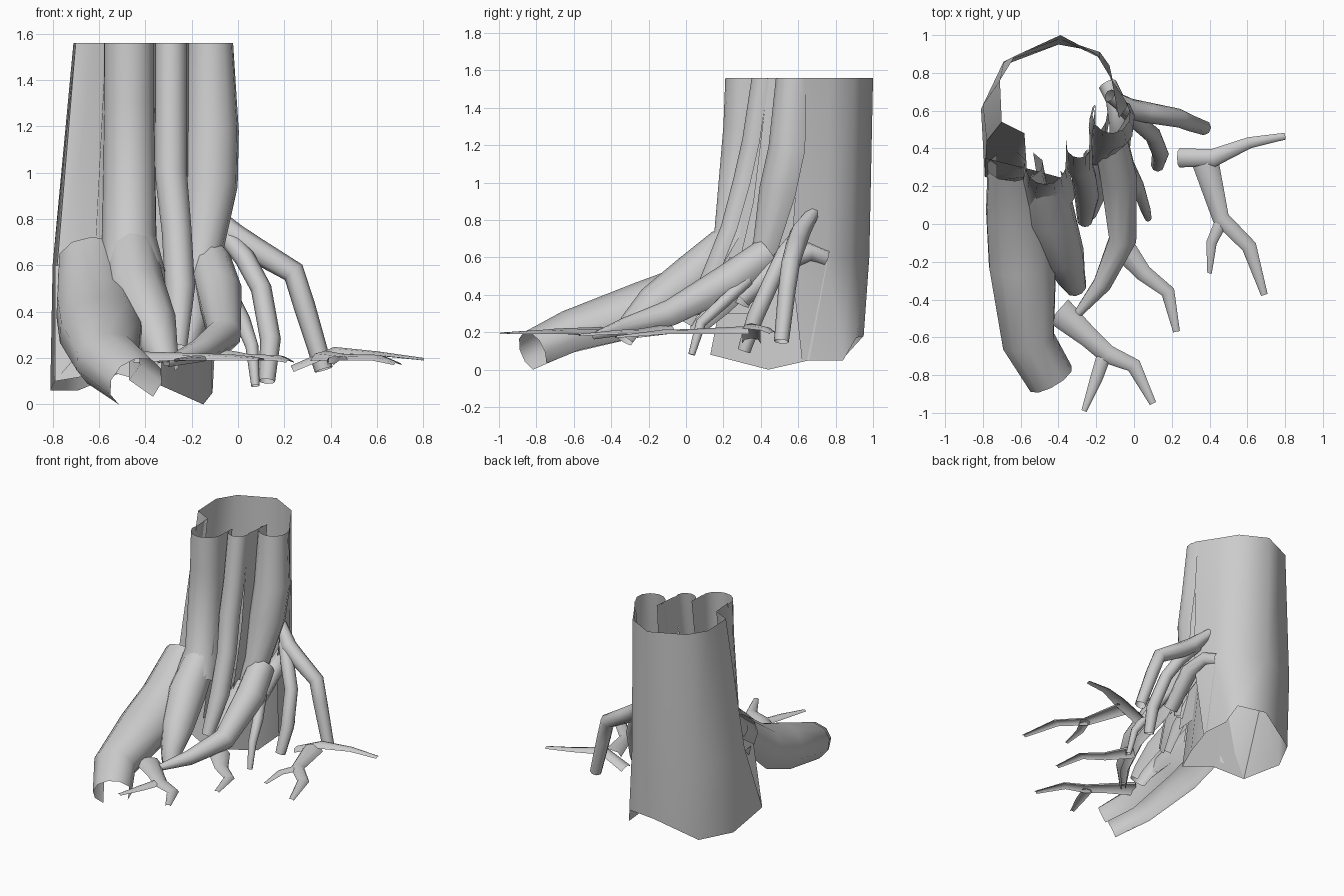
import bpy, math
from mathutils import Vector

cube = bpy.data.objects.get("Cube")
if cube:
    bpy.data.objects.remove(cube, do_unlink=True)

TOP = 1.56
X, Y, UP = Vector((1, 0, 0)), Vector((0, 1, 0)), Vector((0, 0, 1))

bark = bpy.data.materials.new("grey_bark")
bark.use_nodes = True
GREY = (0.6, 0.6, 0.6, 1)
bark.diffuse_color = GREY
bark.node_tree.nodes["Principled BSDF"].inputs["Base Color"].default_value = GREY


def skin(name, rings, closed=False):
    """Join equal-length rings of points into one open surface."""
    n = len(rings[0])
    verts = [p for ring in rings for p in ring]
    faces = []
    for i in range(len(rings) - 1):
        for k in range(n if closed else n - 1):
            a, b = i * n + k, i * n + (k + 1) % n
            faces.append((a, b, b + n, a + n))
    mesh = bpy.data.meshes.new(name)
    mesh.from_pydata(verts, [], faces)
    mesh.materials.append(bark)
    obj = bpy.data.objects.new(name, mesh)
    bpy.context.collection.objects.link(obj)
    bpy.ops.object.select_all(action="DESELECT")
    obj.select_set(True)
    bpy.context.view_layer.objects.active = obj
    bpy.ops.object.shade_smooth_by_angle(angle=math.radians(56))


def sweep(name, path, side=X, arc=None, squash=1.0, sides=8):
    """Sweep a round or partly open section along (x, y, z, radius) points."""
    pts = [Vector(p[:3]) for p in path]
    start, end = arc or (0, 360)
    count = sides if arc is None else sides + 1
    rings = []
    for i, p in enumerate(pts):
        t = (pts[min(i + 1, len(pts) - 1)] - pts[max(i - 1, 0)]).normalized()
        if p.z >= TOP:
            t = -UP
        u = UP.cross(t) if side is None else side - t * side.dot(t)
        u.normalize()
        v = t.cross(u) * squash
        ring = []
        for k in range(count):
            a = math.radians(start + (end - start) * k / sides)
            q = p + (u * math.cos(a) + v * math.sin(a)) * path[i][3]
            q.z = min(max(q.z, 0), TOP)
            ring.append(q)
        rings.append(ring)
    skin(name, rings, arc is None)


# Trunk shell: left side, round the back, to the right side
rim = [(-.57, .33), (-.58, .48), (-.70, .54), (-.71, .76), (-.63, .89),
       (-.39, 1.0), (-.20, .90), (-.12, .77), (-.03, .63)]
middle = [(-.57, .25), (-.62, .38), (-.78, .44), (-.80, .63), (-.69, .86),
          (-.39, .98), (-.18, .88), (-.11, .75), (-.08, .56)]
foot = [(-.60, .22, .18), (-.72, .23, .18), (-.79, .25, .1), (-.81, .61, .06),
        (-.69, .84, .06), (-.40, .95, .18), (-.18, .91, .17), (-.13, .84, .05),
        (-.11, .62, .05)]
skin("trunk_shell", [[(x, y, TOP) for x, y in rim],
                     [(x, y, .6) for x, y in middle], foot])

# Grooves joining the front ridges
grooves = {"right_groove": [(-.205, .63), (-.225, .44)],
           "left_groove": [(-.355, .44), (-.36, .33)]}
for name, line in grooves.items():
    skin(name, [[(x, y, TOP) for x, y in line], [(x, y - .08, .9) for x, y in line],
                [(x, y - .22, .3) for x, y in line]])

# Front wall low down behind the roots
base = [(-.11, .66, .05), (-.15, .44, 0), (-.33, .13, .08), (-.55, .19, .14), (-.79, .25, .1)]
skin("front_base", [[(x, y + .1, .6) for x, y, z in base], base])

# Front ridges of the trunk
sweep("left_ridge", [(-.47, .32, TOP, .11), (-.47, .31, 1.3, .11),
                     (-.47, .27, .72, .12), (-.45, .16, .55, .14)], arc=(-10, 190))
sweep("middle_ridge", [(-.29, .42, TOP, .07), (-.29, .37, 1.22, .07), (-.29, .32, 1.0, .07),
                       (-.265, .25, .75, .065), (-.25, .15, .5, .065),
                       (-.26, .02, .24, .04)], arc=(-20, 200))
sweep("right_ridge", [(-.12, .58, TOP, .1), (-.115, .56, 1.18, .12), (-.12, .51, .95, .12),
                      (-.15, .44, .66, .085), (-.19, .3, .35, .06)], arc=(-40, 210))

# Big ground roots, open underneath where they leave the trunk
sweep("large_left_root", [(-.63, .31, .62, .15), (-.61, .06, .42, .18), (-.59, -.22, .31, .185),
                          (-.56, -.62, .19, .145), (-.44, -.82, .095, .13)],
      arc=(-50, 230), squash=.88)
sweep("curled_root", [(-.46, .22, .66, .11), (-.44, .04, .49, .13), (-.37, -.17, .34, .11),
                      (-.33, -.29, .23, .075), (-.31, -.33, .16, .06)], arc=(-50, 230))
sweep("long_front_root", [(-.12, .44, .62, .09), (-.08, .25, .48, .1), (-.06, -.08, .3, .075),
                          (-.17, -.32, .23, .05), (-.31, -.49, .18, .02)], arc=(-60, 240))
sweep("low_root", [(-.2, .36, .5, .07), (-.2, .2, .35, .07), (-.24, .05, .2, .04)],
      arc=(-50, 230))

# Thin hanging roots on the right side
sweep("outer_hanging_root", [(-.13, .68, .84, .035), (-.02, .61, .73, .055), (.07, .59, .67, .055),
                             (.24, .56, .57, .05), (.285, .54, .43, .047),
                             (.37, .51, .15, .04)], side=Y)
sweep("inner_hanging_root", [(-.06, .62, .74, .04), (.03, .53, .63, .045), (.1, .47, .5, .045),
                             (.14, .37, .28, .045), (.125, .31, .1, .035)], side=Y)
sweep("short_hanging_root", [(-.04, .33, .48, .035), (.02, .2, .36, .035),
                             (.06, .08, .25, .028), (.075, .03, .08, .018)], side=Y)
sweep("side_spur", [(-.14, .74, .6, .05), (-.1, .66, .63, .05), (-.07, .52, .58, .06),
                    (-.08, .3, .38, .05)])

# Flat surface rootlets, open underneath
rootlets = {
    "right_rootlet": [(.24, .35, .14, .05), (.42, .35, .22, .048),
                      (.61, .43, .21, .03), (.80, .465, .19, .018)],
    "right_rootlet_branch": [(.38, .32, .19, .07), (.46, .03, .19, .045),
                             (.61, -.12, .19, .04), (.69, -.375, .17, .018)],
    "right_rootlet_fork": [(.47, .03, .19, .035), (.41, -.1, .19, .028), (.40, -.26, .17, .012)],
    "middle_rootlet": [(-.08, -.1, .2, .07), (.05, -.26, .19, .045),
                       (.18, -.36, .19, .037), (.225, -.57, .18, .018)],
    "front_rootlet": [(-.40, -.46, .18, .08), (-.24, -.6, .19, .055), (-.14, -.69, .19, .05),
                      (.0, -.75, .19, .04), (.1, -.95, .19, .018)],
    "front_rootlet_fork": [(-.16, -.7, .19, .038), (-.2, -.82, .19, .033),
                           (-.265, -.99, .19, .014)],
}
for name, path in rootlets.items():
    sweep(name, path, side=None, arc=(0, 180), squash=.6, sides=4)
